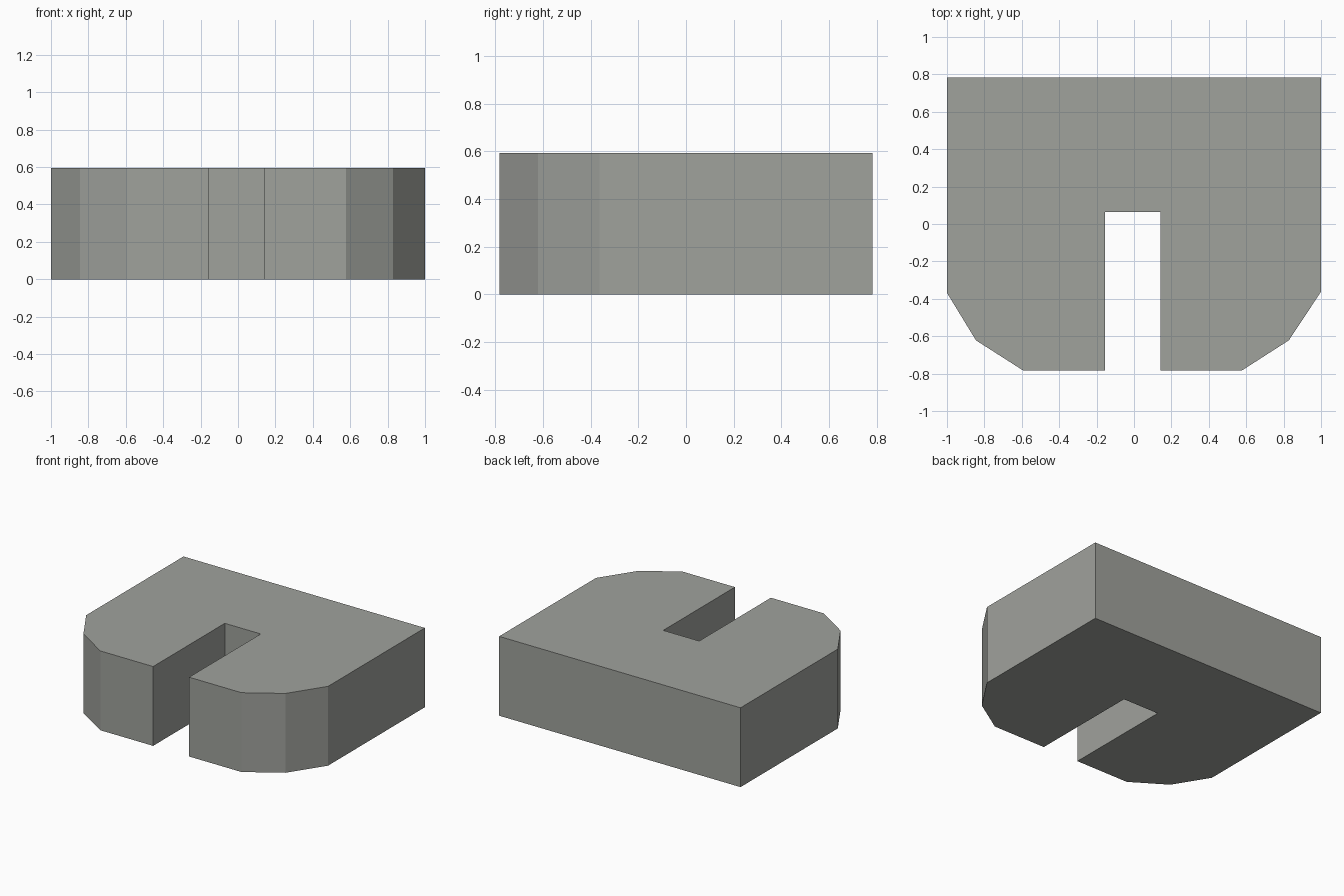
import bpy, bmesh

if "Cube" in bpy.data.objects:
    bpy.data.objects.remove(bpy.data.objects["Cube"])

HEIGHT = 0.594

# Flat grey material
grey = bpy.data.materials.new("warm grey")
grey.diffuse_color = (0.35, 0.36, 0.335, 1.0)
grey.use_nodes = True
grey.node_tree.nodes["Principled BSDF"].inputs["Base Color"].default_value = grey.diffuse_color

# Plan outline, counter-clockwise from the back left corner
outline = [
    (-1.0, 0.783), (-1.0, -0.368), (-0.845, -0.622), (-0.593, -0.783),
    (-0.155, -0.783), (-0.155, 0.065), (0.143, 0.065), (0.143, -0.783),
    (0.577, -0.783), (0.828, -0.622), (1.0, -0.362), (1.0, 0.783),
]

# Slotted block: outline extruded straight up
bm = bmesh.new()
base = bm.faces.new([bm.verts.new((x, y, 0)) for x, y in outline])
result = bmesh.ops.extrude_face_region(bm, geom=[base], use_keep_orig=True)
top = [v for v in result["geom"] if isinstance(v, bmesh.types.BMVert)]
bmesh.ops.translate(bm, verts=top, vec=(0, 0, HEIGHT))
bmesh.ops.recalc_face_normals(bm, faces=bm.faces)

mesh = bpy.data.meshes.new("slotted_block")
bm.to_mesh(mesh)
bm.free()
mesh.materials.append(grey)
block = bpy.data.objects.new("slotted_block", mesh)
bpy.context.collection.objects.link(block)
